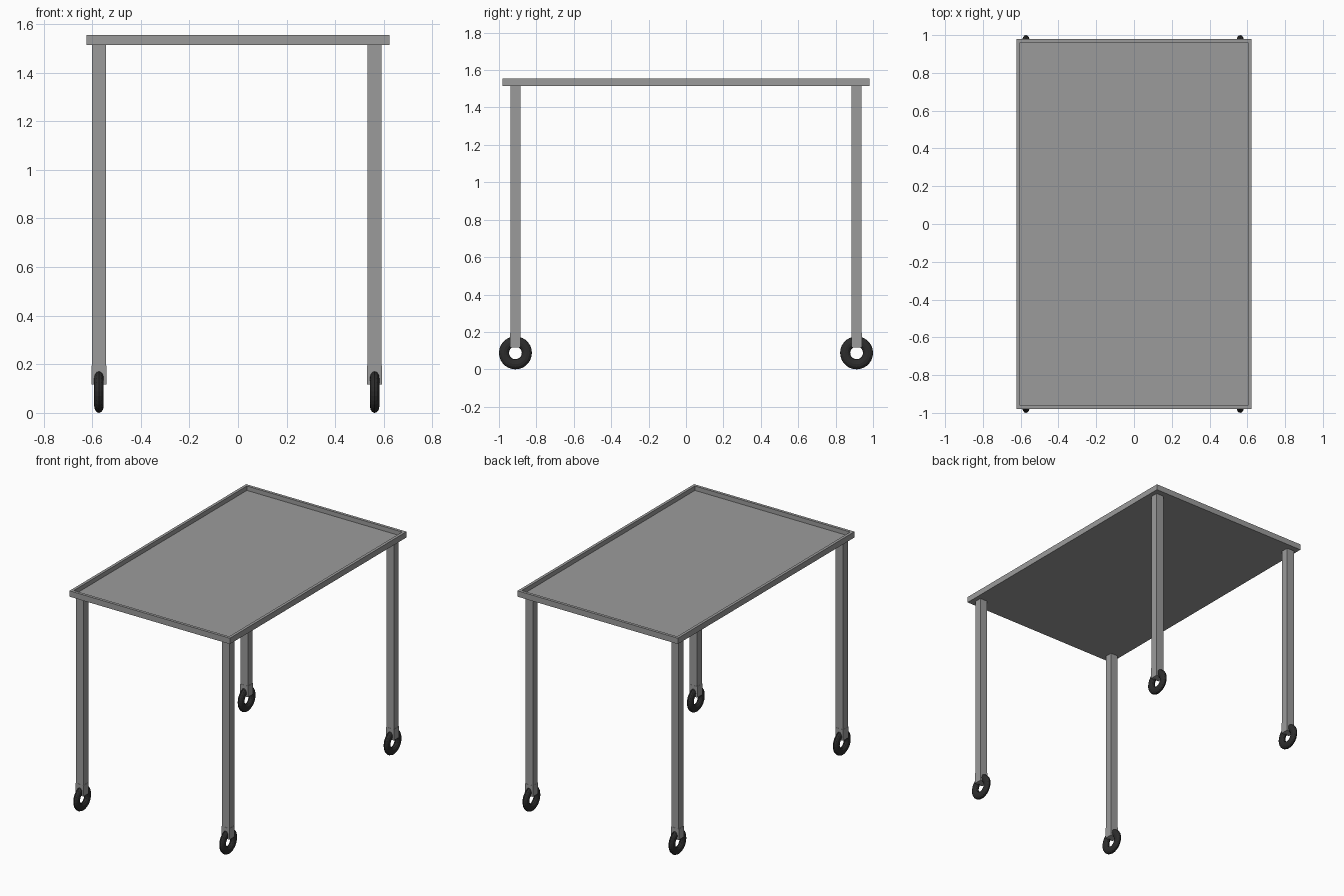
import bpy
from math import pi

if "Cube" in bpy.data.objects:
    bpy.data.objects.remove(bpy.data.objects["Cube"])


def material(name, v):
    m = bpy.data.materials.new(name)
    m.diffuse_color = (v, v, v, 1)
    m.use_nodes = True
    m.node_tree.nodes["Principled BSDF"].inputs["Base Color"].default_value = m.diffuse_color
    return m


rubber = material("rubber", 0.025)
steel = material("dark_steel", 0.33)


def box(name, x0, x1, y0, y1, z0, z1):
    bpy.ops.mesh.primitive_cube_add(
        size=1, location=((x0 + x1) / 2, (y0 + y1) / 2, (z0 + z1) / 2))
    ob = bpy.context.object
    ob.name = name
    ob.scale = (x1 - x0, y1 - y0, z1 - z0)
    ob.data.materials.append(steel)
    return ob


# Tray top: thin floor with a raised rim
X, Y, RIM = 0.623, 0.98, 0.02
Z0, Z1 = 1.514, 1.555
box("tray_floor", -X + RIM, X - RIM, -Y + RIM, Y - RIM, Z0, Z0 + 0.01)
for s, side in ((-1, "left"), (1, "right")):
    xs = sorted((s * X, s * (X - RIM)))
    box(f"rim_{side}", xs[0], xs[1], -Y, Y, Z0, Z1)
for s, side in ((-1, "front"), (1, "back")):
    ys = sorted((s * Y, s * (Y - RIM)))
    box(f"rim_{side}", -X + RIM, X - RIM, ys[0], ys[1], Z0, Z1)

# Legs with wheel sleeves and rubber wheels
for cx, side in ((-0.572, "left"), (0.562, "right")):
    for cy, end in ((-0.912, "front"), (0.912, "back")):
        tag = f"{end}_{side}"
        h, b = 0.029, 0.0305
        box(f"leg_{tag}", cx - h, cx + h, cy - 0.027, cy + 0.027, 0.118, Z0)
        box(f"sleeve_{tag}", cx - b, cx + b, cy - 0.028, cy + 0.028, 0.117, 0.195)
        bpy.ops.mesh.primitive_torus_add(
            major_segments=28, minor_segments=12,
            major_radius=0.061, minor_radius=0.027,
            location=(cx, cy, 0.088), rotation=(0, pi / 2, 0))
        wheel = bpy.context.object
        wheel.name = f"wheel_{tag}"
        wheel.scale = (1, 1, 0.72)
        wheel.data.materials.append(rubber)
